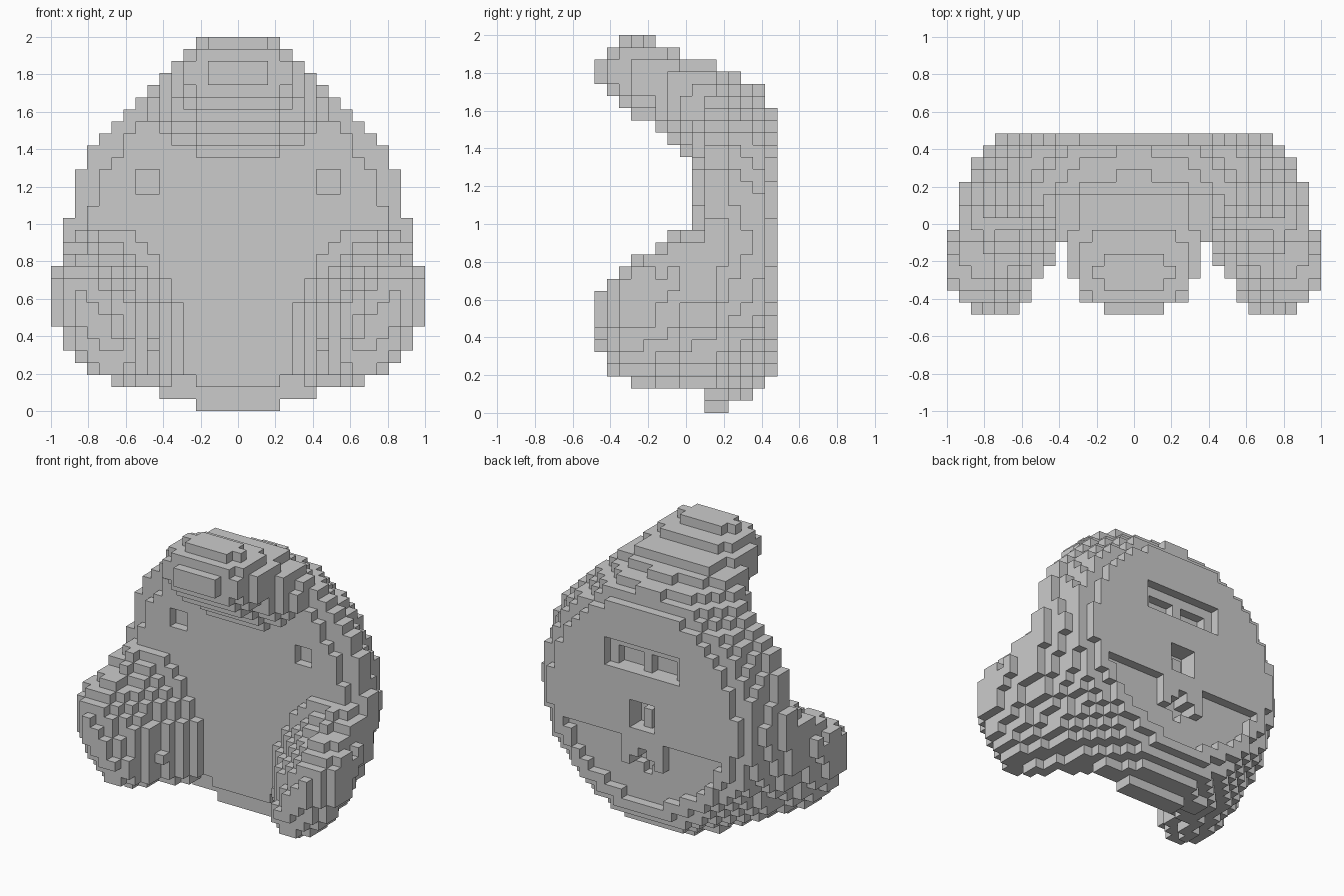
import bpy, bmesh, math

if "Cube" in bpy.data.objects:
    bpy.data.objects.remove(bpy.data.objects["Cube"])

V = 2 / 31            # voxel size
NX, NY, NZ = 31, 15, 31
ZC = 0.93             # height of the three-fold axis of the lobes
ZB = 0.914            # height of the body axis

# Body: disc radius per depth layer, starting at the flat front (layer 8)
BODY_R = {8: .795, 9: .911, 10: .91, 11: .865, 12: .842, 13: .805, 14: .72}

# Lobes: (inner radius, outer radius, half width) per depth layer from the tip
LOBE = [(.80, .95, .18), (.74, 1.02, .29), (.68, 1.07, .32), (.62, 1.07, .355),
        (.61, 1.06, .365), (.55, 1.03, .38), (.49, 1.01, .43), (.43, .96, .46),
        (.43, .95, .48), (.43, .95, .48)]


def in_lobe(p, t, j):
    """Rounded cross-section of a lobe; p = outward, t = sideways."""
    if j >= len(LOBE):
        return False
    a, b, w = LOBE[j]
    return abs((p - (a + b) / 2) / ((b - a) / 2)) ** 2.2 + abs(t / w) ** 2.2 <= 1


def in_cavity(ix, j, k, r):
    """Small pits on the front and the face carved into the back."""
    ax = abs(ix)
    # square pits on the front
    if j == 8 and ax in (7, 8) and k in (18, 19):
        return True
    # eye slot with two deeper windows
    if k in (18, 19, 20) and ax <= 4:
        if j == 14 or (j == 13 and 1 <= ax <= 3 and k < 20):
            return True
    # nose pit with a small block left inside
    if ax <= 1 and 12 <= k <= 14 and j >= 13:
        return not (ix == 0 and k <= 13 and j == 13)
    # plus-shaped pit under the nose
    if ax + abs(k - 8) <= 1 and j >= 13:
        return True
    # lowered lower half, leaving a central tab
    if j == 14 and k <= 10 and r < 0.64:
        return not (ax <= 2 and k >= 8)
    return False


def solid(i, j, k):
    if not (0 <= i < NX and 0 <= j < NY and 0 <= k < NZ):
        return False
    ix = i - 15
    x, z = ix * V, (k + .5) * V
    ax, dz = abs(x), z - ZC
    r = math.hypot(x, z - ZB)
    if in_cavity(ix, j, k, r):
        return False
    if r <= BODY_R.get(j, 0):
        return True
    c, s = math.cos(math.pi / 6), math.sin(math.pi / 6)
    dl = dz + 0.02                      # the lower pair sits slightly lower
    return in_lobe(dz, x, j) or in_lobe(c * ax - s * dl, s * ax + c * dl, j)


# Fill the grid and keep only exposed voxel sides
cells = {(i, j, k) for i in range(NX) for j in range(NY) for k in range(NZ)
         if solid(i, j, k)}
bm = bmesh.new()
verts = {}


def corner(c):
    if c not in verts:
        verts[c] = bm.verts.new(((c[0] - NX / 2) * V, (c[1] - NY / 2) * V, c[2] * V))
    return verts[c]


for cell in sorted(cells):
    for axis in range(3):
        u, v = (axis + 1) % 3, (axis + 2) % 3
        for side in (0, 1):
            n = list(cell)
            n[axis] += 2 * side - 1
            if tuple(n) in cells:
                continue
            ring = []
            for du, dv in ((0, 0), (1, 0), (1, 1), (0, 1)):
                q = list(cell)
                q[axis] += side
                q[u] += du
                q[v] += dv
                ring.append(corner(tuple(q)))
            bm.faces.new(ring if side else ring[::-1])

mesh = bpy.data.meshes.new("three_lobed_shell")
bm.to_mesh(mesh)
bm.free()
bpy.context.collection.objects.link(bpy.data.objects.new("three_lobed_shell", mesh))
